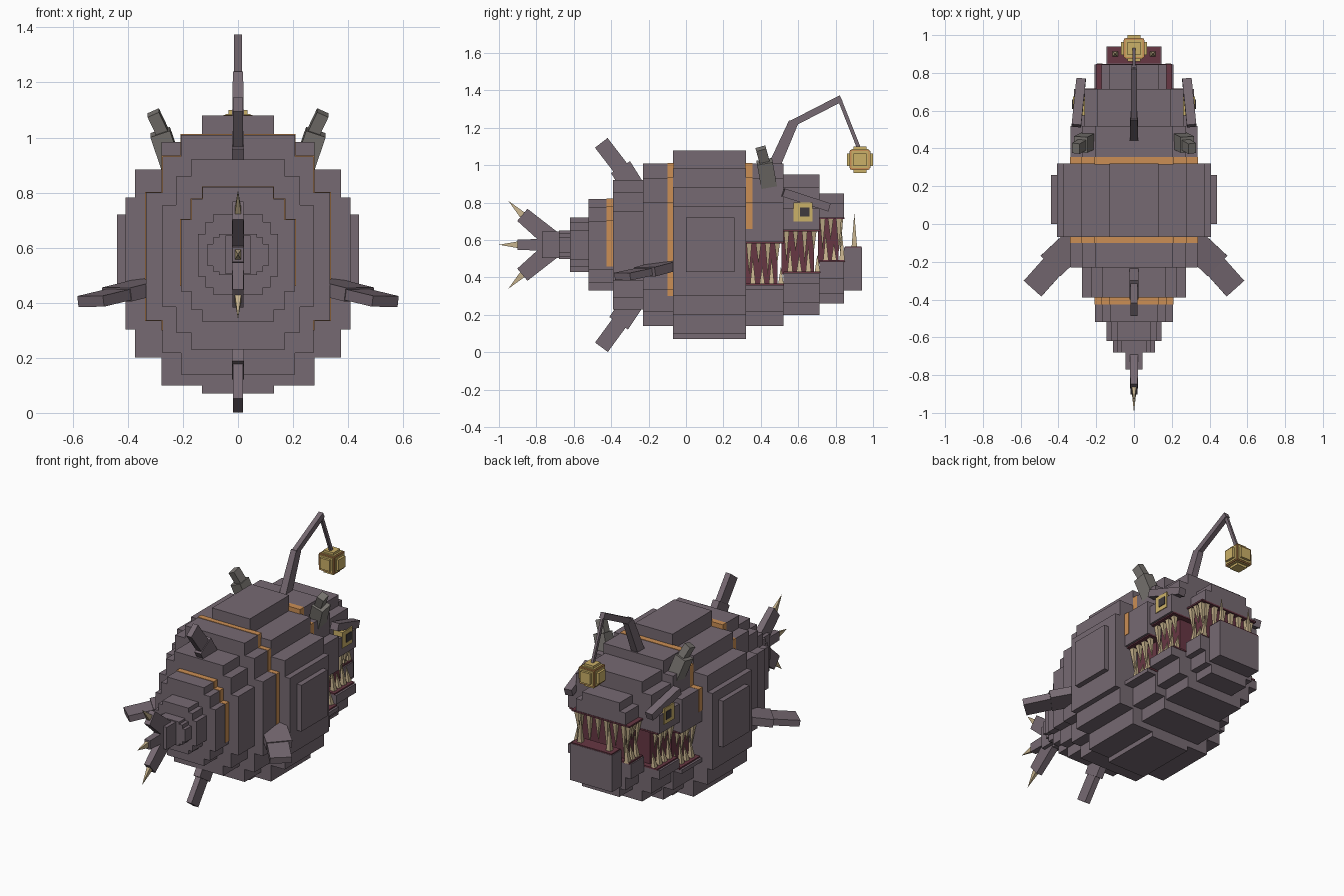
import bpy, bmesh
from mathutils import Vector as V

if "Cube" in bpy.data.objects:
    bpy.data.objects.remove(bpy.data.objects["Cube"])

def mat(name, r, g, b):
    m = bpy.data.materials.new(name)
    m.diffuse_color = (r, g, b, 1)
    m.use_nodes = True
    m.node_tree.nodes["Principled BSDF"].inputs["Base Color"].default_value = m.diffuse_color
    return m

HIDE = mat("hide_purple", .182, .142, .168)
ORANGE = mat("band_orange", .60, .275, .09)
YELLOW = mat("glow_yellow", .60, .44, .14)
RED = mat("mouth_red", .135, .038, .056)
BONE = mat("tooth_bone", .56, .44, .26)
GREY = mat("horn_grey", .195, .182, .168)
DARK = mat("pupil_dark", .05, .042, .047)

def finish(name, bm, m):
    bmesh.ops.recalc_face_normals(bm, faces=bm.faces)
    me = bpy.data.meshes.new(name)
    bm.to_mesh(me)
    bm.free()
    me.materials.append(m)
    ob = bpy.data.objects.new(name, me)
    bpy.context.collection.objects.link(ob)
    return ob

def beam(name, p, q, a, b, m, end=1.0, u=(1, 0, 0)):
    """Straight (tapered) bar from p to q, a wide along u and b thick."""
    p, q, u = V(p), V(q), V(u)
    d = (q - p).normalized()
    u = (u - d * u.dot(d)).normalized()
    v = d.cross(u)
    bm = bmesh.new()
    ends = []
    for c, k in ((p, 1), (q, end)):
        if k == 0:
            ends.append([bm.verts.new(c)] * 4)
        else:
            ends.append([bm.verts.new(c + u * i * a * k / 2 + v * j * b * k / 2)
                         for i, j in ((-1, -1), (1, -1), (1, 1), (-1, 1))])
    bm.faces.new(ends[0])
    if end:
        bm.faces.new(ends[1])
    for i in range(4):
        j = (i + 1) % 4
        quad = [ends[0][i], ends[0][j], ends[1][j]]
        bm.faces.new(quad + ([ends[1][i]] if end else []))
    return finish(name, bm, m)

def box(name, x0, x1, y0, y1, z0, z1, m):
    return beam(name, ((x0 + x1) / 2, y0, (z0 + z1) / 2),
                ((x0 + x1) / 2, y1, (z0 + z1) / 2), abs(x1 - x0), z1 - z0, m)

# Stepped outlines: (width, height up, height down) as fractions
MAIN = ((1, .41, .54), (.915, .61, .74), (.68, .81, .94), (.32, 1, 1))
SMALL = ((1, .52, .55), (.82, .82, .82), (.62, 1, 1))

def ring(name, y0, y1, w, z0, z1, m, lo=-9, hi=9, tiers=SMALL):
    """Stepped slab between y0 and y1, optionally clipped to lo..hi in z."""
    c, h = (z0 + z1) / 2, (z1 - z0) / 2
    cuts = [c - h * t[2] for t in reversed(tiers)] + [c + h * t[1] for t in tiers]
    wid = [w * t[0] for t in reversed(tiers)] + [w * t[0] for t in tiers[1:]]
    right = []
    for a, b, x in zip(cuts, cuts[1:], wid):
        a, b = max(a, lo), min(b, hi)
        if b - a > 1e-4:
            right += [(x, a), (x, b)]
    prof = right + [(-x, z) for x, z in reversed(right)]
    bm = bmesh.new()
    f = bm.faces.new([bm.verts.new((x, y0, z)) for x, z in prof])
    r = bmesh.ops.extrude_face_region(bm, geom=[f], use_keep_orig=True)
    bmesh.ops.translate(bm, vec=(0, y1 - y0, 0),
                        verts=[e for e in r["geom"] if isinstance(e, bmesh.types.BMVert)])
    return finish(name, bm, m)

# Body rings from the middle to the tail
ring("body_middle", -.07, .32, .408, .07, 1.08, HIDE, tiers=MAIN)
for i, (y0, y1, w, z0, z1) in enumerate((
        (-.23, -.07, .335, .14, 1.01), (-.39, -.23, .275, .23, .92),
        (-.52, -.39, .207, .33, .82), (-.62, -.52, .145, .43, .72),
        (-.68, -.62, .11, .50, .65))):
    ring(f"body_ring_{i}", y0, y1, w, z0, z1, HIDE)

# Orange bands flush with the rings
ring("band_rear", -.10, -.065, .338, .137, 1.013, ORANGE, lo=.30)
ring("band_front", .315, .355, .338, .137, 1.013, ORANGE, lo=.66)
ring("band_tail", -.425, -.389, .21, .327, .823, ORANGE, lo=.46)

# Head: upper and lower jaw slabs, gum plates and mouth lining
JAW = ((.32, .52, .335, .14, 1.01, .36, .59), (.52, .715, .318, .20, .95, .425, .655),
       (.715, .845, .21, .26, .85, .485, .72))
for i, (y0, y1, w, z0, z1, low, up) in enumerate(JAW):
    ring(f"upper_jaw_{i}", y0, y1, w, z0, z1, HIDE, lo=up)
    ring(f"lower_jaw_{i}", y0, y1, w, z0, z1, HIDE, hi=low)
    g = w * .96
    box(f"upper_gum_{i}", -g, g, y0, y1 + .003, up - .008, up + .002, RED)
    box(f"lower_gum_{i}", -g, g, y0, y1 + .003, low - .002, low + .008, RED)
    box(f"mouth_lining_{i}", -w * .72, w * .72, y0 - .01, y1 - .03, low - .01, up + .01, RED)
box("chin", -.145, .145, .845, .94, .33, .56, HIDE)
box("chin_gum", -.14, .14, .85, .938, .558, .567, RED)

# Teeth along both sides of each jaw slab and across the front
def tooth(name, x, y, z, dz, lean=0.0):
    beam(name, (x, y, z), (x + lean, y, z + dz), .03, .03, BONE, 0)

for s in (-1, 1):
    for i, (y0, y1, w, z0, z1, low, up) in enumerate(JAW):
        n = 4 if i < 2 else 3
        step = (y1 - y0) / n
        for k in range(n):
            x = s * w * .86
            tooth("upper_tooth", x, y0 + step * (k + .35), up, -.18 + .06 * (k % 2), -s * .015)
            tooth("lower_tooth", x, y0 + step * (k + .75), low, .15 - .05 * (k % 2), -s * .015)
    tooth("front_fang", s * .10, .90, .56, .185)
for k in range(6):
    tooth("front_tooth", -.15 + .06 * k, .825, .72, -.21 + .05 * (k % 2))

# Mirrored parts: side plates, eyes, brows, horns, side fins
for s in (-1, 1):
    box("side_plate", s * .39, s * .44, 0, .26, .43, .72, HIDE)
    box("eye", s * .24, s * .323, .575, .675, .70, .80, YELLOW)
    box("pupil", s * .31, s * .327, .61, .66, .725, .775, DARK)
    beam("brow", (s * .305, .52, .855), (s * .28, .765, .775), .05, .045, HIDE)
    beam("horn_base", (s * .235, .445, .88), (s * .283, .42, 1.02), .075, .085, GREY)
    beam("horn_tip", (s * .265, .425, 1.0), (s * .308, .40, 1.09), .045, .055, GREY)
    u = (.7, s * .7, 0)
    beam("side_fin_base", (s * .28, -.07, .47), (s * .44, -.22, .43), .15, .05, HIDE, 1, u)
    beam("side_fin_tip", (s * .41, -.20, .435), (s * .535, -.34, .405), .125, .04, HIDE, 1, u)

# Back and belly fins
beam("back_fin_base", (0, -.25, .83), (0, -.35, .99), .045, .12, HIDE)
beam("back_fin_tip", (0, -.33, .96), (0, -.453, 1.12), .035, .085, HIDE)
beam("belly_fin_base", (0, -.25, .32), (0, -.36, .155), .045, .12, HIDE)
beam("belly_fin_tip", (0, -.34, .18), (0, -.452, .027), .035, .085, HIDE)

# Tail with three spiked rays
box("tail_root", -.045, .045, -.77, -.67, .505, .645, HIDE)
for dz in (-1, 0, 1):
    y, z = (-.875, .575 + dz * .16) if dz else (-.90, .575)
    beam("tail_ray", (0, -.72, .575 + dz * .03), (0, y, z), .045, .10 if dz else .065, HIDE, .85)
    tip = (0, -.95, .575 + dz * .235) if dz else (0, -1, .575)
    beam("tail_spike", (0, y, z), tip, .022, .035, BONE, 0)

# Lure stalk and lantern
beam("lure_stalk_base", (0, .46, .97), (0, .575, 1.23), .046, .065, HIDE, .8)
beam("lure_stalk_arm", (0, .565, 1.222), (0, .83, 1.358), .03, .036, HIDE)
beam("lure_line", (0, .818, 1.36), (0, .925, 1.09), .015, .02, HIDE)
L = V((0, .93, 1.03))
def lantern_box(name, a, b, c, m):
    box(name, -a, a, L.y - b, L.y + b, L.z - c, L.z + c, m)
lantern_box("lantern_core", .052, .052, .052, ORANGE)
for i in range(3):
    d = [.034] * 3
    d[i] = .07
    lantern_box("lantern_pane", *d, YELLOW)
    d = [.045] * 3
    d[i] = .056
    lantern_box("lantern_rim", *d, YELLOW)
